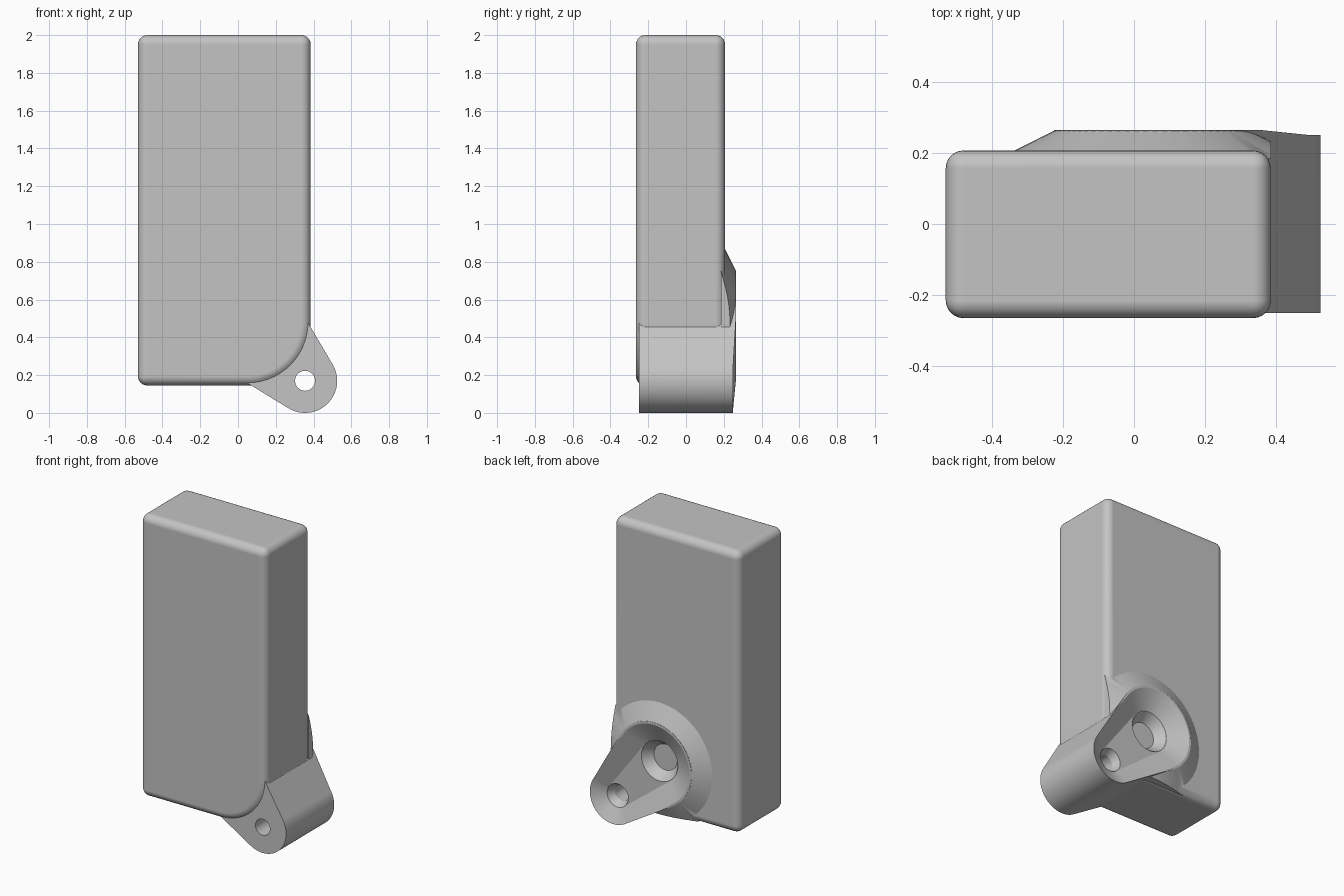
import bpy, bmesh, math

if "Cube" in bpy.data.objects:
    bpy.data.objects.remove(bpy.data.objects["Cube"])

grey = bpy.data.materials.new("plain_grey")
grey.diffuse_color = (0.55, 0.55, 0.55, 1)
grey.use_nodes = True
grey.node_tree.nodes["Principled BSDF"].inputs["Base Color"].default_value = grey.diffuse_color

BOSS = (0.05, 0.48)    # centre of the rounded corner (x, z)
LUG = (0.355, 0.17)    # centre of the lug hole (x, z)


def to_object(name, bm):
    bmesh.ops.recalc_face_normals(bm, faces=bm.faces)
    mesh = bpy.data.meshes.new(name)
    bm.to_mesh(mesh)
    bm.free()
    mesh.materials.append(grey)
    obj = bpy.data.objects.new(name, mesh)
    bpy.context.collection.objects.link(obj)
    return obj


def loft(name, arcs, levels):
    """Capped solid through rings. arcs: (centre, start, end, steps);
    levels: (y, radius for each arc)."""
    bm = bmesh.new()
    rings = []
    for y, radii in levels:
        ring = []
        for ((cx, cz), a0, a1, n), r in zip(arcs, radii):
            for i in range(n):
                a = a0 + (a1 - a0) * i / (n - 1)
                ring.append(bm.verts.new((cx + r * math.cos(a), y, cz + r * math.sin(a))))
        rings.append(ring)
    for low, high in zip(rings, rings[1:]):
        for i in range(len(low)):
            j = (i + 1) % len(low)
            bm.faces.new((low[i], low[j], high[j], high[i]))
    bm.faces.new(rings[0])
    bm.faces.new(rings[-1])
    return to_object(name, bm)


def cone(name, centre, y0, r0, y1, r1, n=64):
    full = 2 * math.pi
    return loft(name, [(centre, 0, full * (n - 1) / n, n)], [(y0, (r0,)), (y1, (r1,))])


def teardrop(name, y0, lug0, boss0, y1, lug1, boss1):
    """Two circles joined by their outer tangents."""
    dx, dz = BOSS[0] - LUG[0], BOSS[1] - LUG[1]
    axis = math.atan2(dz, dx)
    half = math.acos((lug0 - boss0) / math.hypot(dx, dz))
    arcs = [(BOSS, axis - half, axis + half, 40),
            (LUG, axis + half, axis - half + 2 * math.pi, 32)]
    return loft(name, arcs, [(y0, (boss0, lug0)), (y1, (boss1, lug1))])


def body_prism(name, y0, y1):
    """Box outline with one large rounded lower corner, extruded along y."""
    pts = [(-0.53, 2.0), (-0.53, 0.145)]
    for i in range(25):
        a = -math.pi / 2 + math.pi / 2 * i / 24
        pts.append((BOSS[0] + 0.335 * math.cos(a), BOSS[1] + 0.335 * math.sin(a)))
    pts.append((0.385, 2.0))
    bm = bmesh.new()
    face = bm.faces.new([bm.verts.new((x, y0, z)) for x, z in pts])
    back = bm.faces.new([bm.verts.new((x, y1, z)) for x, z in pts])
    for i in range(len(pts)):
        j = (i + 1) % len(pts)
        bm.faces.new((face.verts[i], face.verts[j], back.verts[j], back.verts[i]))
    return to_object(name, bm)


def apply(obj, mod):
    bpy.context.view_layer.objects.active = obj
    bpy.ops.object.modifier_apply(modifier=mod.name)


def combine(obj, other, operation):
    mod = obj.modifiers.new("bool", 'BOOLEAN')
    mod.operation = operation
    mod.solver = 'EXACT'
    mod.object = other
    apply(obj, mod)
    bpy.data.objects.remove(other)


# Main block with rounded edges
body = body_prism("body", -0.265, 0.207)
bevel = body.modifiers.new("bevel", 'BEVEL')
bevel.width = 0.05
bevel.segments = 6
bevel.limit_method = 'ANGLE'
bevel.angle_limit = math.radians(40)
apply(body, bevel)

# Conical pad on the back, trimmed to the body outline
pad = cone("back_pad", BOSS, 0.185, 0.43, 0.265, 0.27)
combine(pad, body_prism("pad_trim", 0.1, 0.3), 'INTERSECT')
combine(body, pad, 'UNION')

# Tapered lug running through the rounded corner
combine(body, teardrop("lug", -0.25, 0.17, 0.275, 0.2645, 0.17, 0.275), 'UNION')

# Sloped slot in the back, joining both holes
combine(body, teardrop("slot_cutter", 0.203, 0.076, 0.136, 0.3, 0.27, 0.33), 'DIFFERENCE')

# Blind conical seat, lug funnel and lug through hole
combine(body, cone("seat_cutter", BOSS, 0.14, 0.085, 0.21, 0.138, 48), 'DIFFERENCE')
combine(body, cone("funnel_cutter", LUG, 0.11, 0.03, 0.206, 0.078, 48), 'DIFFERENCE')
combine(body, cone("hole_cutter", LUG, -0.4, 0.053, 0.4, 0.053, 40), 'DIFFERENCE')

# Smooth curved surfaces, keep hard edges and flat faces clean
bpy.ops.object.select_all(action='DESELECT')
body.select_set(True)
bpy.context.view_layer.objects.active = body
bpy.ops.object.shade_smooth_by_angle(angle=math.radians(25))
weighted = body.modifiers.new("weighted_normals", 'WEIGHTED_NORMAL')
weighted.keep_sharp = True
